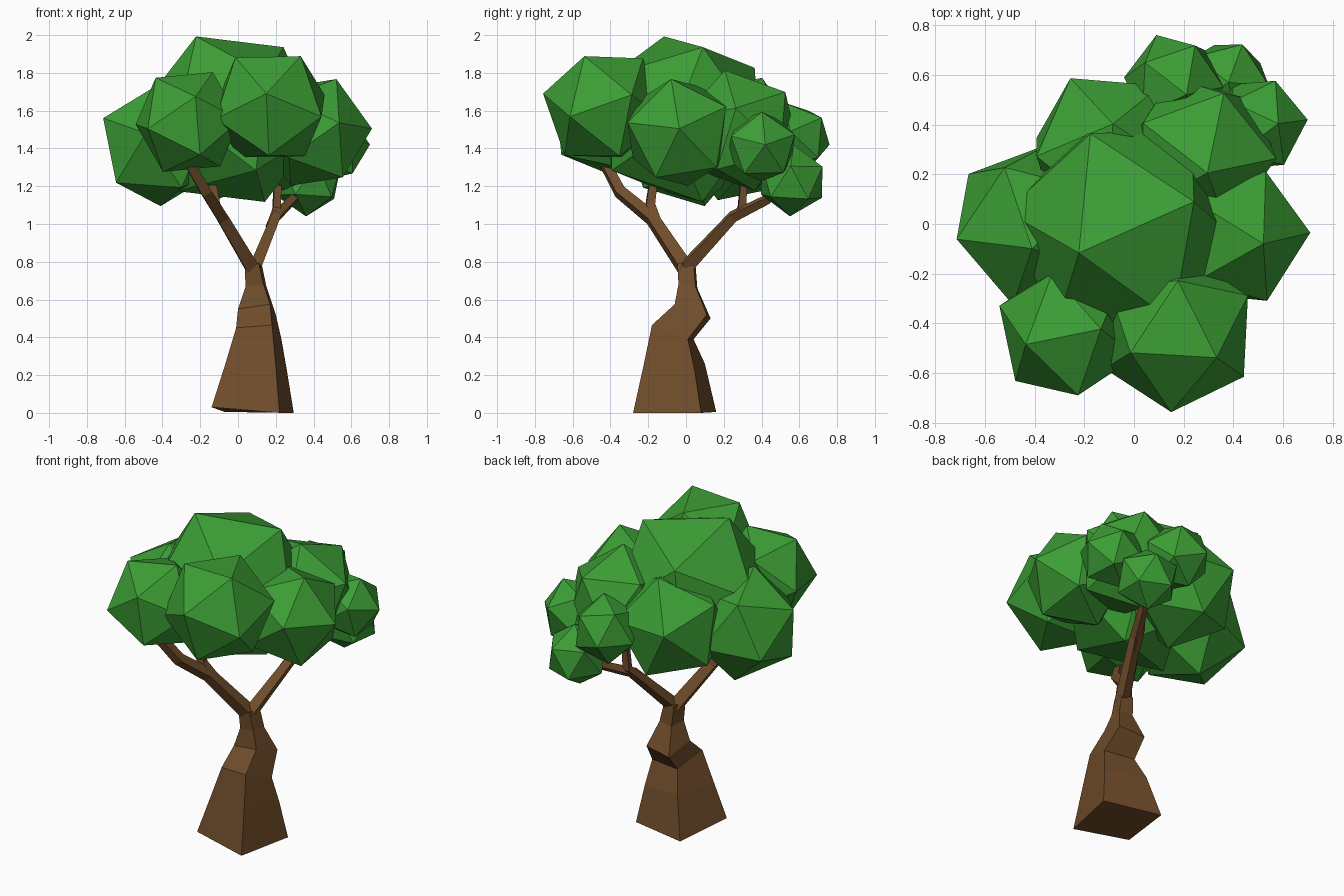
import bpy, bmesh
from mathutils import Vector, Matrix

if "Cube" in bpy.data.objects:
    bpy.data.objects.remove(bpy.data.objects["Cube"])


def material(name, color):
    m = bpy.data.materials.new(name)
    m.diffuse_color = (*color, 1)
    m.use_nodes = True
    m.node_tree.nodes["Principled BSDF"].inputs["Base Color"].default_value = m.diffuse_color
    return m


BARK = material("bark", (0.165, 0.075, 0.024))
LEAF = material("leaf", (0.045, 0.34, 0.035))


def finish(bm, name, mat):
    bmesh.ops.recalc_face_normals(bm, faces=bm.faces)
    me = bpy.data.meshes.new(name)
    bm.to_mesh(me)
    bm.free()
    me.materials.append(mat)
    ob = bpy.data.objects.new(name, me)
    bpy.context.collection.objects.link(ob)


def frame(a, b):
    """Orthonormal axes with z along a and x leaning toward b."""
    z = Vector(a).normalized()
    y = z.cross(Vector(b)).normalized()
    return Matrix((y.cross(z), y, z)).transposed()


def loft(name, rings):
    """Skin four-cornered rings and cap both ends."""
    bm = bmesh.new()
    vs = [[bm.verts.new(p) for p in r] for r in rings]
    for lo, hi in zip(vs, vs[1:]):
        for i in range(4):
            j = (i + 1) % 4
            bm.faces.new((lo[i], lo[j], hi[j], hi[i]))
    bm.faces.new(vs[0])
    bm.faces.new(vs[-1])
    finish(bm, name, BARK)


def branch(name, path, radii):
    """Square tapered tube along a path."""
    pts = [Vector(p) for p in path]
    rings = []
    for i, (p, r) in enumerate(zip(pts, radii)):
        d = pts[min(i + 1, len(pts) - 1)] - pts[max(i - 1, 0)]
        f = frame(d, (0.8, -0.6, 0.1))
        rings.append([p + f @ Vector(c) * r
                      for c in ((1, 0, 0), (0, 1, 0), (-1, 0, 0), (0, -1, 0))])
    loft(name, rings)


def clump(name, center, radius, tip, side):
    """Icosahedron with one corner along tip and a neighbour corner toward side."""
    bm = bmesh.new()
    bmesh.ops.create_icosphere(bm, subdivisions=1, radius=1)
    top = max(bm.verts, key=lambda v: v.co.z)
    near = top.link_edges[0].other_vert(top)
    rot = frame(tip, side) @ frame(top.co, near.co).transposed()
    for v in bm.verts:
        v.co = Vector(center) + (rot @ v.co) * radius
    finish(bm, name, LEAF)


# Crooked trunk: corners run front-left, front-right, back-right, back-left
loft("trunk", [
    [(-0.14, -0.21, 0.03), (0.22, -0.28, 0), (0.295, 0.08, 0), (-0.07, 0.16, 0.005)],
    [(-0.07, -0.18, 0.25), (0.2, -0.225, 0.25), (0.258, 0.045, 0.23), (-0.01, 0.1, 0.26)],
    [(-0.01, -0.15, 0.45), (0.18, -0.18, 0.465), (0.23, 0.01, 0.39), (0.03, 0.04, 0.39)],
    [(0.0, -0.04, 0.55), (0.17, -0.06, 0.575), (0.2, 0.11, 0.52), (0.03, 0.13, 0.50)],
    [(0.04, -0.035, 0.67), (0.135, -0.04, 0.68), (0.15, 0.05, 0.67), (0.06, 0.06, 0.66)],
    [(0.035, -0.045, 0.78), (0.11, -0.045, 0.79), (0.125, 0.04, 0.79), (0.05, 0.05, 0.79)],
])

# Two forked limbs, each with a short twig
branch("front_limb", [(0.08, 0, 0.76), (-0.08, -0.18, 1.03), (-0.17, -0.35, 1.17),
                      (-0.28, -0.45, 1.36)], (0.05, 0.042, 0.038, 0.034))
branch("front_twig", [(-0.05, -0.15, 0.99), (-0.12, -0.19, 1.10), (-0.15, -0.165, 1.28)],
       (0.034, 0.034, 0.026))
branch("back_limb", [(0.09, 0, 0.77), (0.2, 0.25, 1.04), (0.29, 0.43, 1.13),
                     (0.36, 0.52, 1.2)], (0.044, 0.034, 0.028, 0.024))
branch("back_twig", [(0.17, 0.21, 0.99), (0.205, 0.295, 1.08), (0.21, 0.31, 1.27)],
       (0.03, 0.03, 0.024))

# Leaf clumps: centre, radius, corner direction, neighbour direction
for name, *spec in (
    ("crown_clump", (-0.04, -0.015, 1.555), 0.485, (-.18, -.10, .433), (.27, .1, .383)),
    ("front_right_clump", (0.17, -0.435, 1.62), 0.33, (-.02, -.32, .07), (-.19, -.09, .27)),
    ("front_left_clump", (-0.265, -0.43, 1.54), 0.295, (.04, -.26, .135), (-.17, -.05, .23)),
    ("left_clump", (-0.41, 0, 1.42), 0.34, (0, -.1, .33), (-.29, -.06, .14)),
    ("right_clump", (0.4, -0.035, 1.485), 0.31, (.31, .0, .02), (.08, -.045, .285)),
    ("back_right_clump", (0.265, 0.285, 1.495), 0.33, (.03, -.08, .32), (.09, .23, .18)),
    ("back_left_clump", (-0.1, 0.285, 1.45), 0.345, (-.15, .29, .06), (.2, .29, .06)),
    ("small_back_clump", (0.16, 0.57, 1.45), 0.205, (-.07, .19, -.03), (.09, .16, .12)),
    ("small_low_clump", (0.37, 0.56, 1.23), 0.19, (.01, .01, .19), (.07, .17, .1)),
    ("small_right_clump", (0.5, 0.4, 1.41), 0.2, (.2, .02, .01), (.05, 0, .2)),
):
    clump(name, *spec)
